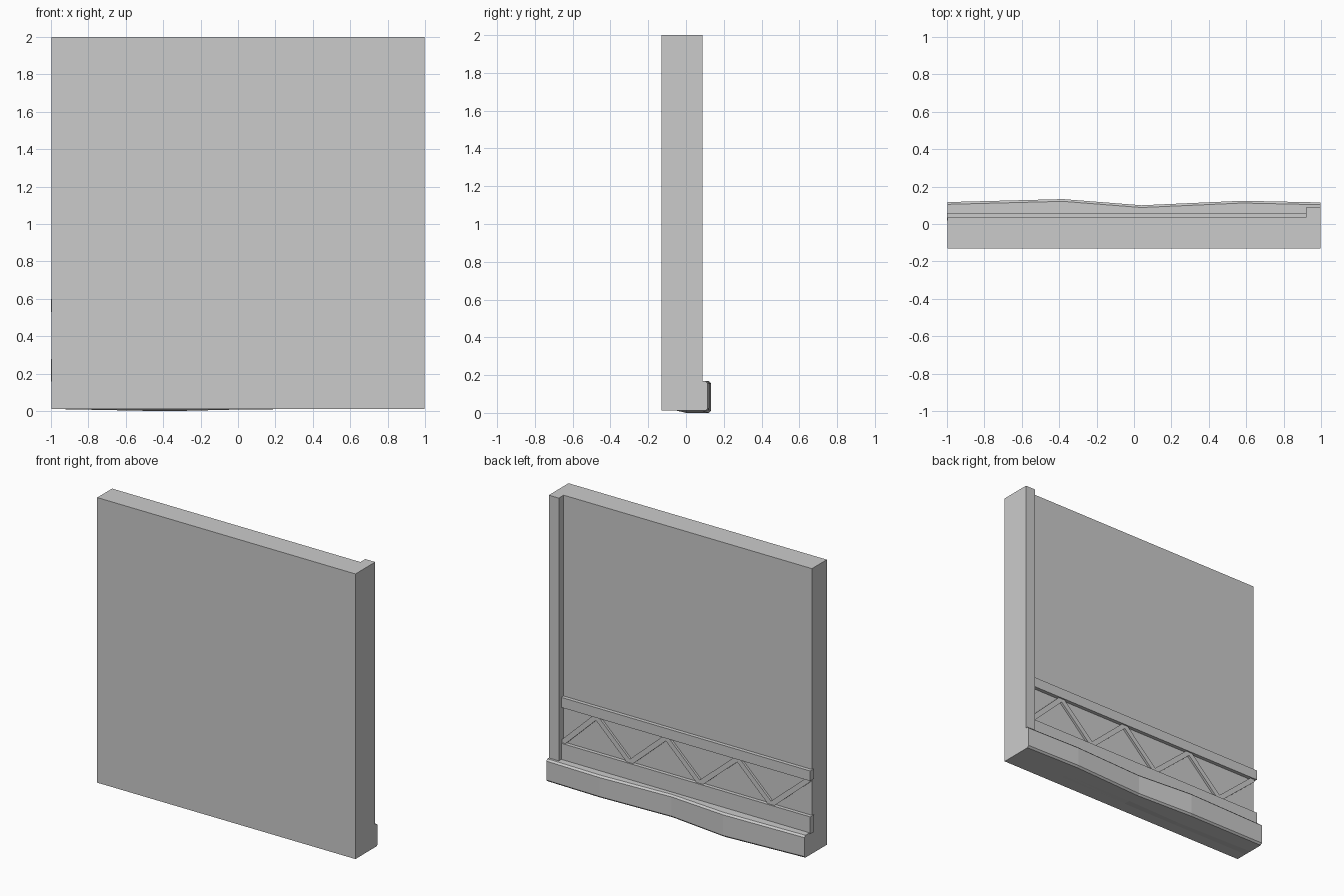
import bpy
import bmesh
from math import atan2, hypot
from mathutils import Matrix, Vector

cube = bpy.data.objects.get("Cube")
if cube:
    bpy.data.objects.remove(cube, do_unlink=True)

# One plain grey for the whole wall
grey = bpy.data.materials.new("plain_grey")
grey.use_nodes = True
COLOUR = (0.6, 0.6, 0.6, 1)
grey.diffuse_color = COLOUR
grey.node_tree.nodes["Principled BSDF"].inputs["Base Color"].default_value = COLOUR


def finish(name, bm):
    bmesh.ops.recalc_face_normals(bm, faces=bm.faces)
    mesh = bpy.data.meshes.new(name)
    bm.to_mesh(mesh)
    bm.free()
    mesh.materials.append(grey)
    obj = bpy.data.objects.new(name, mesh)
    bpy.context.collection.objects.link(obj)
    return obj


def box(name, low, high):
    low, high = Vector(low), Vector(high)
    bm = bmesh.new()
    bmesh.ops.create_cube(bm, size=1)
    bmesh.ops.scale(bm, vec=high - low, verts=bm.verts)
    bmesh.ops.translate(bm, vec=(low + high) / 2, verts=bm.verts)
    return finish(name, bm)


LEFT, RIGHT, BASE = 0.997, -0.995, 0.012
PANEL_BACK, POST_X = 0.034, 0.92
RAIL_LOW, RAIL_HIGH = 0.28, 0.53

# Wall panel and the end post
box("wall_panel", (RIGHT, -0.13, BASE), (LEFT, PANEL_BACK, 2))
box("end_post", (POST_X, -0.13, BASE), (LEFT, 0.088, 2))

# Horizontal rails, slightly proud of the panel end
box("upper_rail", (-1, 0.02, RAIL_HIGH), (POST_X, 0.06, 0.6))
box("lower_rail", (-1, 0.02, 0.16), (POST_X, 0.06, RAIL_LOW))

# Zigzag braces between the rails
nodes = [0.92, 0.66, 0.40, 0.12, -0.14, -0.43, -0.69, -0.98]
for i, (xa, xb) in enumerate(zip(nodes, nodes[1:])):
    za, zb = (RAIL_LOW, RAIL_HIGH) if i % 2 == 0 else (RAIL_HIGH, RAIL_LOW)
    bm = bmesh.new()
    bmesh.ops.create_cube(bm, size=1)
    bmesh.ops.scale(bm, vec=(hypot(xb - xa, zb - za), 0.03, 0.035), verts=bm.verts)
    bmesh.ops.rotate(bm, matrix=Matrix.Rotation(-atan2(zb - za, xb - xa), 3, "Y"),
                     verts=bm.verts)
    bmesh.ops.translate(bm, vec=((xa + xb) / 2, 0.035, (za + zb) / 2), verts=bm.verts)
    finish(f"brace_{i + 1}", bm)

# Wavy plinth: a chamfered section swept along x (x, back y, bottom z)
stations = [(RIGHT, 0.117, 0.012), (-0.38, 0.133, 0), (0.04, 0.1, 0.01),
            (0.58, 0.124, 0.012), (LEFT, 0.115, 0.012)]
TOP, CHAMFER = 0.168, 0.012
bm = bmesh.new()
rings = []
for x, back, low in stations:
    section = [(-0.05, BASE), (0, low), (back - CHAMFER, low), (back, low + CHAMFER),
               (back, TOP - CHAMFER), (back - CHAMFER, TOP), (-0.05, TOP)]
    rings.append([bm.verts.new((x, y, z)) for y, z in section])
for a, b in zip(rings, rings[1:]):
    for j in range(len(a)):
        k = (j + 1) % len(a)
        bm.faces.new((a[j], a[k], b[k], b[j]))
bm.faces.new(rings[0])
bm.faces.new(rings[-1])
finish("plinth", bm)
